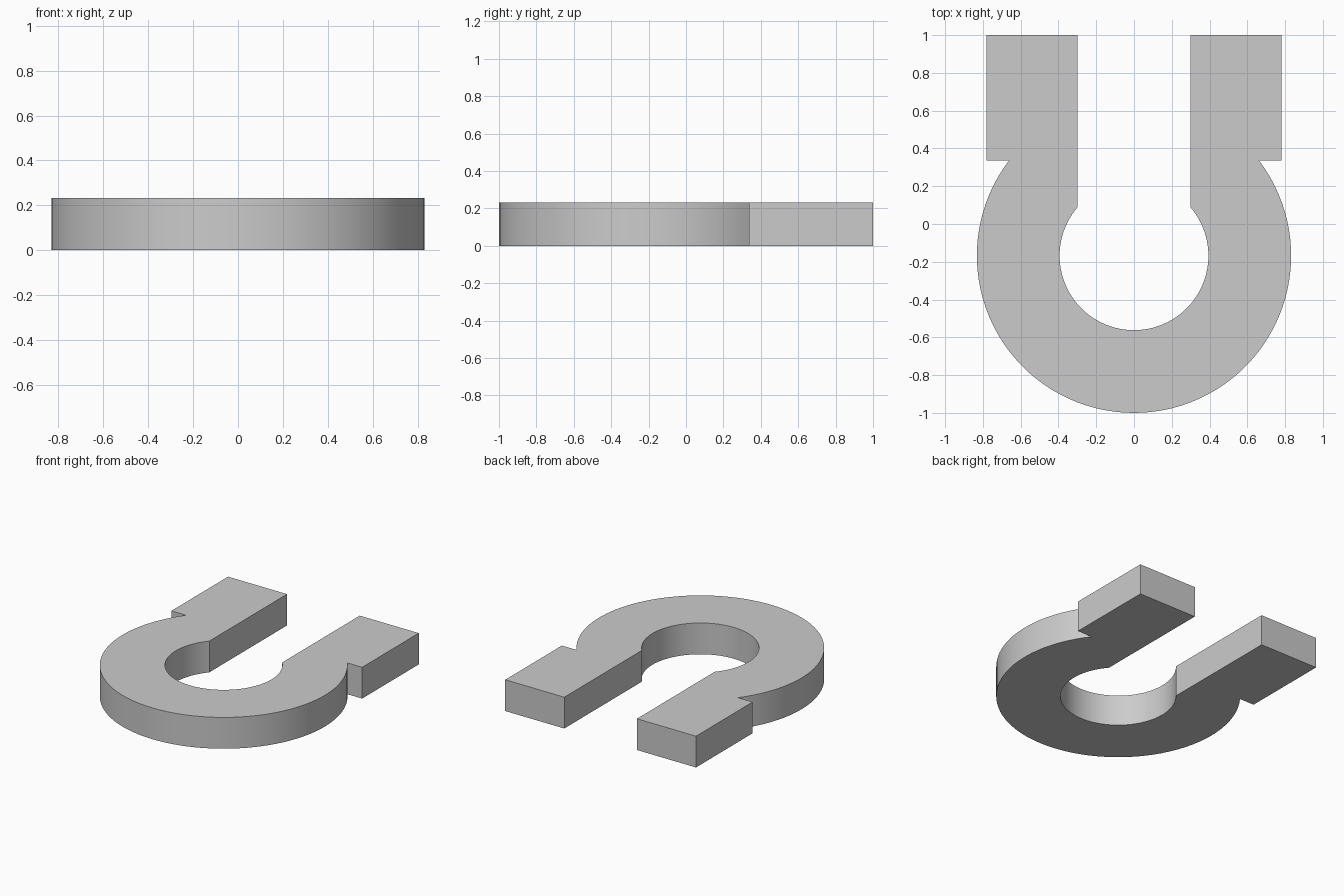
import bpy, bmesh
from math import sin, cos, asin, sqrt, pi, radians

cube = bpy.data.objects.get("Cube")
if cube:
    bpy.data.objects.remove(cube, do_unlink=True)

THICK = 0.232
CENTRE_Y = -0.168
R_OUT, R_IN = 0.832, 0.394
LEG_IN, LEG_OUT = 0.298, 0.782
SHOULDER_Y, END_Y = 0.337, 1.0
STEPS = 72

# Plain grey material
grey = bpy.data.materials.new("plain grey")
grey.use_nodes = True
grey.diffuse_color = (0.6, 0.6, 0.6, 1)
grey.node_tree.nodes["Principled BSDF"].inputs["Base Color"].default_value = (0.6, 0.6, 0.6, 1)


def arc(radius, top_angle):
    """Points from the right end, round the front, to the left end."""
    start, end = pi - top_angle, 2 * pi + top_angle
    return [(radius * cos(a), CENTRE_Y + radius * sin(a))
            for a in (start + (end - start) * i / STEPS for i in range(STEPS + 1))]


# Horseshoe outline: outer arc, left leg, inner arc back, right leg
outer = arc(R_OUT, asin((SHOULDER_Y - CENTRE_Y) / R_OUT))
inner = arc(R_IN, asin(sqrt(R_IN ** 2 - LEG_IN ** 2) / R_IN))
left_leg = [(LEG_OUT, SHOULDER_Y), (LEG_OUT, END_Y), (LEG_IN, END_Y)]
right_leg = [(-x, y) for x, y in reversed(left_leg)]
outline = outer + left_leg + inner[::-1] + right_leg

# Extrude the outline into a solid slab
bm = bmesh.new()
base = bm.faces.new([bm.verts.new((x, y, 0)) for x, y in outline])
top = bmesh.ops.extrude_face_region(bm, geom=[base], use_keep_orig=True)
bmesh.ops.translate(bm, vec=(0, 0, THICK),
                    verts=[g for g in top["geom"] if isinstance(g, bmesh.types.BMVert)])
bmesh.ops.recalc_face_normals(bm, faces=bm.faces)
mesh = bpy.data.meshes.new("horseshoe_body")
bm.to_mesh(mesh)
bm.free()

body = bpy.data.objects.new("horseshoe_body", mesh)
bpy.context.collection.objects.link(body)
mesh.materials.append(grey)

# Smooth the curved walls, keep the corners crisp
bpy.ops.object.select_all(action="DESELECT")
body.select_set(True)
bpy.context.view_layer.objects.active = body
bpy.ops.object.shade_smooth_by_angle(angle=radians(30))
